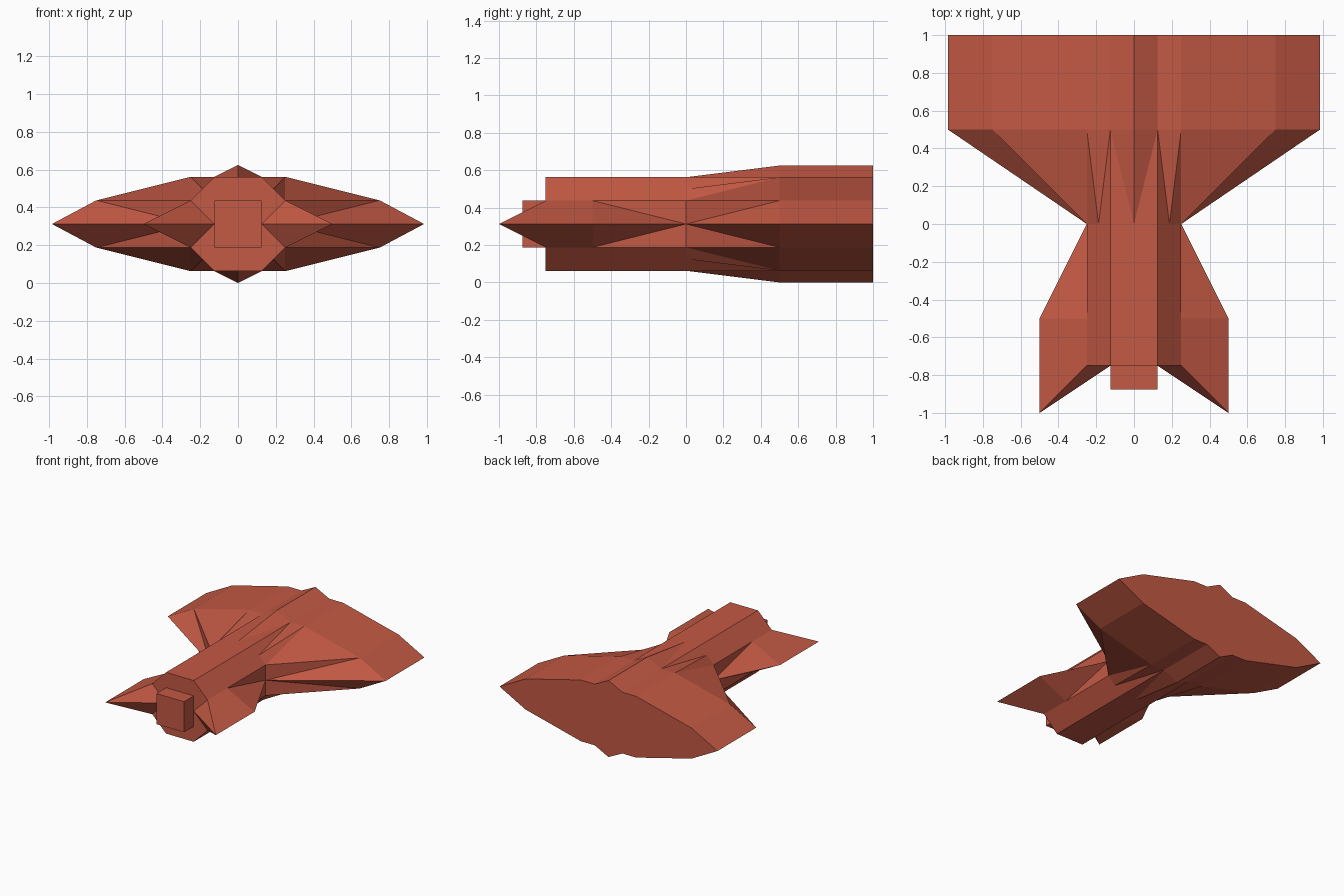
import bpy, bmesh
from mathutils import Vector

if "Cube" in bpy.data.objects:
    bpy.data.objects.remove(bpy.data.objects["Cube"])

ZC = 0.3125  # height of the horizontal symmetry plane

red = bpy.data.materials.new("brick red")
red.diffuse_color = (0.55, 0.10, 0.058, 1)
red.use_nodes = True
red.node_tree.nodes["Principled BSDF"].inputs["Base Color"].default_value = red.diffuse_color


def mirrored_part(name, faces, flips):
    """Build faces (lists of points relative to ZC), repeated with each (sx, sz) flip."""
    bm = bmesh.new()
    for sx, sz in flips:
        for face in faces:
            bm.faces.new([bm.verts.new((x * sx, y, z * sz + ZC)) for x, y, z in face])
    bmesh.ops.remove_doubles(bm, verts=bm.verts, dist=1e-5)
    bmesh.ops.recalc_face_normals(bm, faces=bm.faces)
    mesh = bpy.data.meshes.new(name)
    bm.to_mesh(mesh)
    bm.free()
    mesh.materials.append(red)
    obj = bpy.data.objects.new(name, mesh)
    bpy.context.collection.objects.link(obj)
    return obj


def at_y(section, y):
    return [(x, y, z) for x, z in section]


def prism(section, y0, y1):
    """Closed prism of a cross-section along y."""
    a, b = at_y(section, y0), at_y(section, y1)
    n = len(a)
    sides = [[a[i], a[(i + 1) % n], b[(i + 1) % n], b[i]] for i in range(n)]
    return sides + [a, b]


QUARTERS = [(sx, sz) for sx in (1, -1) for sz in (1, -1)]

# Eight-sided fuselage
octagon = [(.125, .25), (.25, .125), (.25, -.125), (.125, -.25),
           (-.125, -.25), (-.25, -.125), (-.25, .125), (-.125, .25)]
mirrored_part("fuselage", prism(octagon, -.75, 0), [(1, 1)])

# Square nose block
square = [(.125, .125), (.125, -.125), (-.125, -.125), (-.125, .125)]
mirrored_part("nose_block", prism(square, -.875, -.7), [(1, 1)])

# Rear wing: fuselage outline zipped to the wing outline, then extruded back
F = at_y([(0, .25), (.125, .25), (.1875, .1875), (.25, .125), (.25, 0)], 0)
outline = [(0, .3125), (.125, .25), (.25, .25), (.75, .125), (.985, 0)]
M, B = at_y(outline, .5), at_y(outline, 1)
wing = [[F[0], M[0], M[1]]]
for i in range(4):
    wing.append([F[i], F[i + 1], M[max(i, 1)]])
    if i:
        wing.append([F[i + 1], M[i], M[i + 1]])
    wing.append([M[i], M[i + 1], B[i + 1], B[i]])
# The zip above joins F[i]-F[i+1] to M[max(i,1)], so rows line up with the outline
wing[:] = [f for f in wing if len(f) == 4]
wing += [[F[0], M[0], M[1]], [F[0], F[1], M[1]], [F[1], F[2], M[1]], [F[2], M[1], M[2]],
         [F[2], F[3], M[2]], [F[3], M[2], M[3]], [F[3], F[4], M[3]], [F[4], M[3], M[4]]]
wing += [[(0, 0, 0)] + F, [(0, 1, 0)] + B]
mirrored_part("rear_wing", wing, QUARTERS)

# Forward-swept front fins, one per side
tip, tip_back = (.5, -1, 0), (.5, -.5, 0)
root, root_back = (.25, -.75, .125), (.25, -.5, .125)
inner, tail = (.125, -.75, 0), (.25, 0, 0)
fin = [[tip, tip_back, root_back, root], [tip_back, root_back, tail],
       [tip, root, inner], [inner, root, root_back], [inner, root_back, tail]]
for side, sx in (("right", 1), ("left", -1)):
    mirrored_part("front_fin_" + side, fin, [(sx, 1), (sx, -1)])
